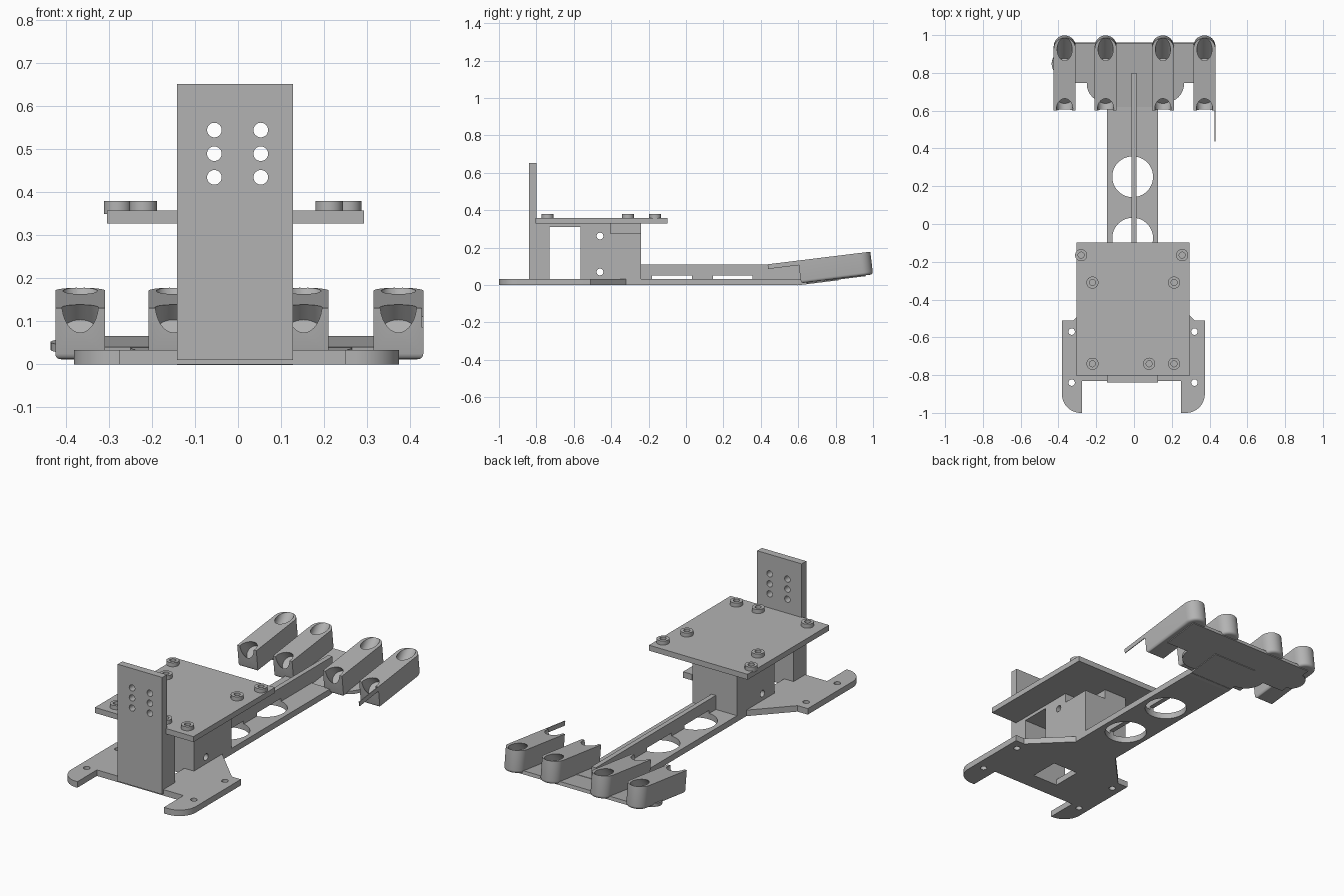
import bpy, bmesh
from math import cos, sin, pi, radians
from mathutils import Matrix

if "Cube" in bpy.data.objects:
    bpy.data.objects.remove(bpy.data.objects["Cube"])

GREY = (0.45, 0.45, 0.45, 1)
mat = bpy.data.materials.new("plain grey")
mat.use_nodes = True
mat.diffuse_color = GREY
mat.node_tree.nodes["Principled BSDF"].inputs["Base Color"].default_value = GREY

LEFT, RIGHT = -0.142, 0.128      # side faces of the central structure
MID = (LEFT + RIGHT) / 2
TILT = Matrix.Translation((0, 0.615, 0.01)) @ Matrix.Rotation(radians(7), 4, "X")


def arc(cx, cy, r, a0, a1, n=12):
    return [(cx + r * cos(radians(a0 + (a1 - a0) * i / n)),
             cy + r * sin(radians(a0 + (a1 - a0) * i / n))) for i in range(n + 1)]


def prism(name, outline, z0, z1, matrix=Matrix(), round_bottom=0):
    """Extrude a counter-clockwise outline from z0 to z1."""
    bm = bmesh.new()
    low = bm.faces.new([bm.verts.new((x, y, z0)) for x, y in reversed(outline)])
    edges = list(low.edges)
    top = bmesh.ops.extrude_face_region(bm, geom=[low], use_keep_orig=True)
    verts = [g for g in top["geom"] if isinstance(g, bmesh.types.BMVert)]
    bmesh.ops.translate(bm, vec=(0, 0, z1 - z0), verts=verts)
    if round_bottom:
        bmesh.ops.bevel(bm, geom=edges, offset=round_bottom, segments=4,
                        profile=0.5, affect="EDGES")
    bmesh.ops.recalc_face_normals(bm, faces=bm.faces)
    bm.transform(matrix)
    mesh = bpy.data.meshes.new(name)
    bm.to_mesh(mesh)
    bm.free()
    mesh.materials.append(mat)
    ob = bpy.data.objects.new(name, mesh)
    bpy.context.collection.objects.link(ob)
    return ob


def box(name, x0, x1, y0, y1, z0, z1, matrix=Matrix()):
    return prism(name, [(x0, y0), (x1, y0), (x1, y1), (x0, y1)], z0, z1, matrix)


def rod(name, x, y, r, z0, z1, matrix=Matrix(), n=32):
    return prism(name, arc(x, y, r, 0, 360, n)[:-1], z0, z1, matrix)


def select(ob):
    bpy.ops.object.select_all(action="DESELECT")
    ob.select_set(True)
    bpy.context.view_layer.objects.active = ob


def cut(ob, cutters):
    select(ob)
    for c in cutters:
        mod = ob.modifiers.new("cut", "BOOLEAN")
        mod.operation = "DIFFERENCE"
        mod.solver = "EXACT"
        mod.object = c
        bpy.ops.object.modifier_apply(modifier=mod.name)
        bpy.data.objects.remove(c)


# Base plate with two rounded prongs, tapering into the spine
outline = (arc(-0.282, -0.9, 0.1, 180, 270) +
           [(-0.275, -1), (-0.275, -0.83), (0.25, -0.83), (0.25, -1)] +
           arc(0.275, -0.9, 0.1, 270, 360) +
           [(0.375, -0.51), (0.32, -0.51), (RIGHT, -0.32), (RIGHT, 0.62),
            (LEFT, 0.62), (LEFT, -0.32), (-0.32, -0.51), (-0.382, -0.51)])
base = prism("base_plate", outline, 0, 0.033)
cut(base, [rod("hole", x, y, 0.017, -0.1, 0.1) for x in (-0.33, 0.32) for y in (-0.57, -0.84)] +
    [rod("round_opening", MID, y, 0.108, -0.1, 0.05, n=48) for y in (-0.075, 0.25)] +
    [box("pocket", -0.085, 0.07, -0.73, -0.565, -0.1, 0.1)])

# Thin rib along the spine, notched above the round openings
rib = box("spine_rib", -0.013, 0.013, -0.24, 0.8, 0.03, 0.11)
cut(rib, [rod("notch", MID, y, 0.108, -0.1, 0.05, n=48) for y in (-0.075, 0.25)])

# Upright plate with two columns of holes
upright = box("upright_plate", LEFT, RIGHT, -0.84, -0.80, 0.01, 0.652)
lay = Matrix.Rotation(radians(90), 4, "X")
cut(upright, [rod("hole", x, z, 0.017, 0.7, 0.95, lay)
              for x in (-0.055, 0.053) for z in (0.435, 0.49, 0.545)])

# Supports under the top plate
box("front_pillar", LEFT, RIGHT, -0.80, -0.73, 0.03, 0.33)
box("support_bridge", LEFT, RIGHT, -0.735, -0.56, 0.31, 0.33)
block = box("support_block", LEFT, RIGHT, -0.565, -0.405, 0.03, 0.33)
side = Matrix.Rotation(radians(90), 4, "Z") @ lay
cut(block, [rod("hole", -0.46, z, 0.018, -0.3, 0.3, side) for z in (0.07, 0.262)])
box("rear_block_full", LEFT, -0.005, -0.41, -0.24, 0.03, 0.33)
box("rear_block_short", -0.005, RIGHT, -0.41, -0.24, 0.03, 0.275)

# Top plate and its ring bosses
box("top_plate", -0.305, 0.293, -0.805, -0.098, 0.328, 0.358)
for x, y in [(-0.28, -0.165), (0.255, -0.165), (-0.22, -0.31), (0.212, -0.31),
             (-0.22, -0.74), (0.08, -0.74), (0.212, -0.74)]:
    boss = rod("boss", x, y, 0.032, 0.35, 0.38)
    cut(boss, [rod("hole", x, y, 0.016, 0.359, 0.5)])

# Tilted head: neck, cross plate and round pads
box("neck", LEFT, RIGHT, -0.02, 0.2, -0.009, 0.016, TILT)
box("cross_plate", -0.38, 0.40, 0.135, 0.347, -0.005, 0.014, TILT)
for x, y, r in [(-0.15, 0.13, 0.1), (0.165, 0.13, 0.1), (-0.37, 0.235, 0.066)]:
    rod("round_pad", x, y, r, -0.005, 0.0135, TILT)

# Four tilted finger holders with a slanted bore at each end
W, L, H = 0.058, 0.388, 0.122
for cx in (-0.367, -0.15, 0.153, 0.373):
    shape = [(cx - W, 0), (cx + W, 0)] + arc(cx, L - W, W, 0, 180, 20)
    finger = prism("finger_holder", shape, 0, H, TILT, round_bottom=0.015)
    front = Matrix.Translation((cx, 0.612, 0.13)) @ Matrix.Rotation(radians(45), 4, "X")
    back = Matrix.Translation((cx, 0.92, 0.165)) @ Matrix.Rotation(radians(-42), 4, "X")
    cut(finger, [rod("front_bore", 0, 0, 0.043, -0.08, 0.2, front),
                 rod("back_bore", 0, 0, 0.04, -0.11, 0.2, back)])

# Thin lip reaching forward from the outer left finger
box("finger_lip", 0.427, 0.431, -0.165, 0.01, 0.097, H, TILT)

for ob in bpy.context.scene.objects:
    if ob.type == "MESH":
        select(ob)
        bpy.ops.object.shade_smooth_by_angle(angle=radians(30))
